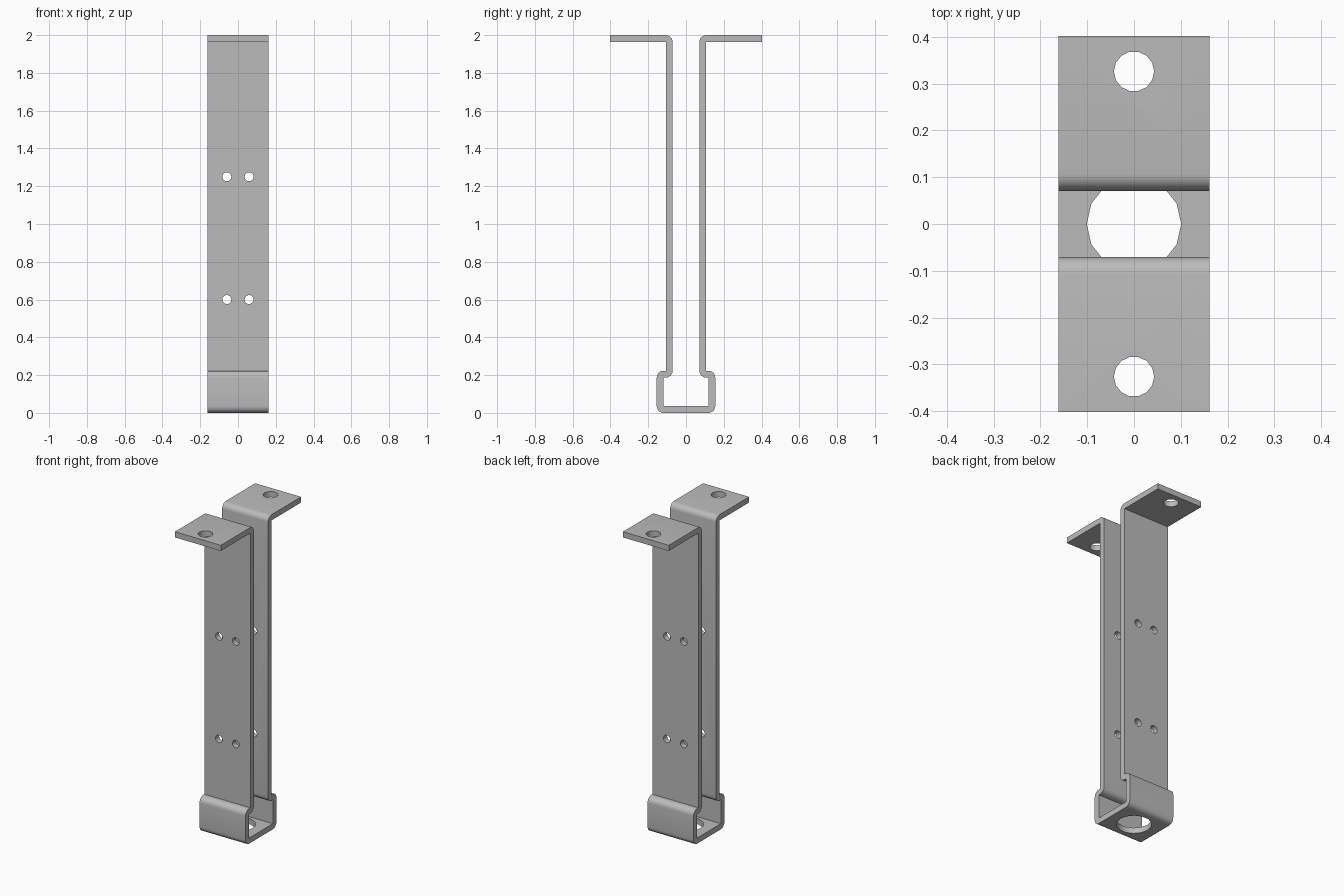
import bpy
import bmesh
from math import radians, sin, cos
from mathutils import Matrix

if "Cube" in bpy.data.objects:
    bpy.data.objects.remove(bpy.data.objects["Cube"], do_unlink=True)

HALF_WIDTH = 0.161
T = 0.036          # sheet thickness
BOX = 0.119        # inner half depth of the foot
WALL = 0.107       # outer face of the upright
FLANGE = 0.402     # tip of the flange
SHOULDER = 0.187   # underside of the foot's shoulder
TOP = 2.0


def bend(y, z, start, end, steps=6):
    """Outer arc of a sheet bend around its sharp inner corner."""
    angles = [radians(start + (end - start) * i / steps) for i in range(steps + 1)]
    return [(y + T * cos(a), z + T * sin(a)) for a in angles]


def new_object(name, bm):
    mesh = bpy.data.meshes.new(name)
    bm.to_mesh(mesh)
    bm.free()
    obj = bpy.data.objects.new(name, mesh)
    bpy.context.collection.objects.link(obj)
    return obj


# Bent strip: half outline, mirrored and extruded across the width
outer = bend(BOX, T, -90, 0) + bend(BOX, SHOULDER, 0, 90)
outer += [(WALL, SHOULDER + T), (WALL, TOP - T), (FLANGE, TOP - T), (FLANGE, TOP)]
inner = bend(WALL, TOP - T, 90, 180) + bend(WALL, SHOULDER + T, 180, 270)
inner += [(BOX, SHOULDER), (BOX, T)]
half = outer + inner
outline = half + [(-y, z) for y, z in reversed(half)]

bm = bmesh.new()
face = bm.faces.new([bm.verts.new((-HALF_WIDTH, y, z)) for y, z in outline])
side = bmesh.ops.extrude_face_region(bm, geom=[face])
moved = [v for v in side["geom"] if isinstance(v, bmesh.types.BMVert)]
bmesh.ops.translate(bm, verts=moved, vec=(2 * HALF_WIDTH, 0, 0))
bmesh.ops.recalc_face_normals(bm, faces=bm.faces)
bracket = new_object("hanger_bracket", bm)

# Hole cutters
cut = bmesh.new()


def drill(location, radius, depth, sideways=False):
    turn = Matrix.Rotation(radians(90), 4, "Z")
    if sideways:
        turn = Matrix.Rotation(radians(90), 4, "X") @ turn
    bmesh.ops.create_cone(cut, cap_ends=True, segments=14, radius1=radius,
                          radius2=radius, depth=depth,
                          matrix=Matrix.Translation(location) @ turn)


drill((0, 0, T / 2), 0.101, 0.1)
for sign in (-1, 1):
    drill((0, sign * 0.326, TOP - T / 2), 0.043, 0.1)
    for height in (0.6, 1.25):
        drill((sign * 0.059, 0, height), 0.024, 0.4, sideways=True)
cutter = new_object("hole_cutter", cut)
cutter.hide_render = True

bpy.ops.object.select_all(action="DESELECT")
bpy.context.view_layer.objects.active = bracket
bracket.select_set(True)
holes = bracket.modifiers.new("holes", "BOOLEAN")
holes.operation = "DIFFERENCE"
holes.solver = "EXACT"
holes.object = cutter
bpy.ops.object.modifier_apply(modifier=holes.name)
bpy.data.objects.remove(cutter, do_unlink=True)
bpy.ops.object.shade_smooth_by_angle(angle=radians(30))

# Plain grey metal
grey = bpy.data.materials.new("grey_metal")
grey.use_nodes = True
colour = (0.5, 0.5, 0.5, 1)
grey.diffuse_color = colour
grey.node_tree.nodes["Principled BSDF"].inputs["Base Color"].default_value = colour
bracket.data.materials.clear()
bracket.data.materials.append(grey)
